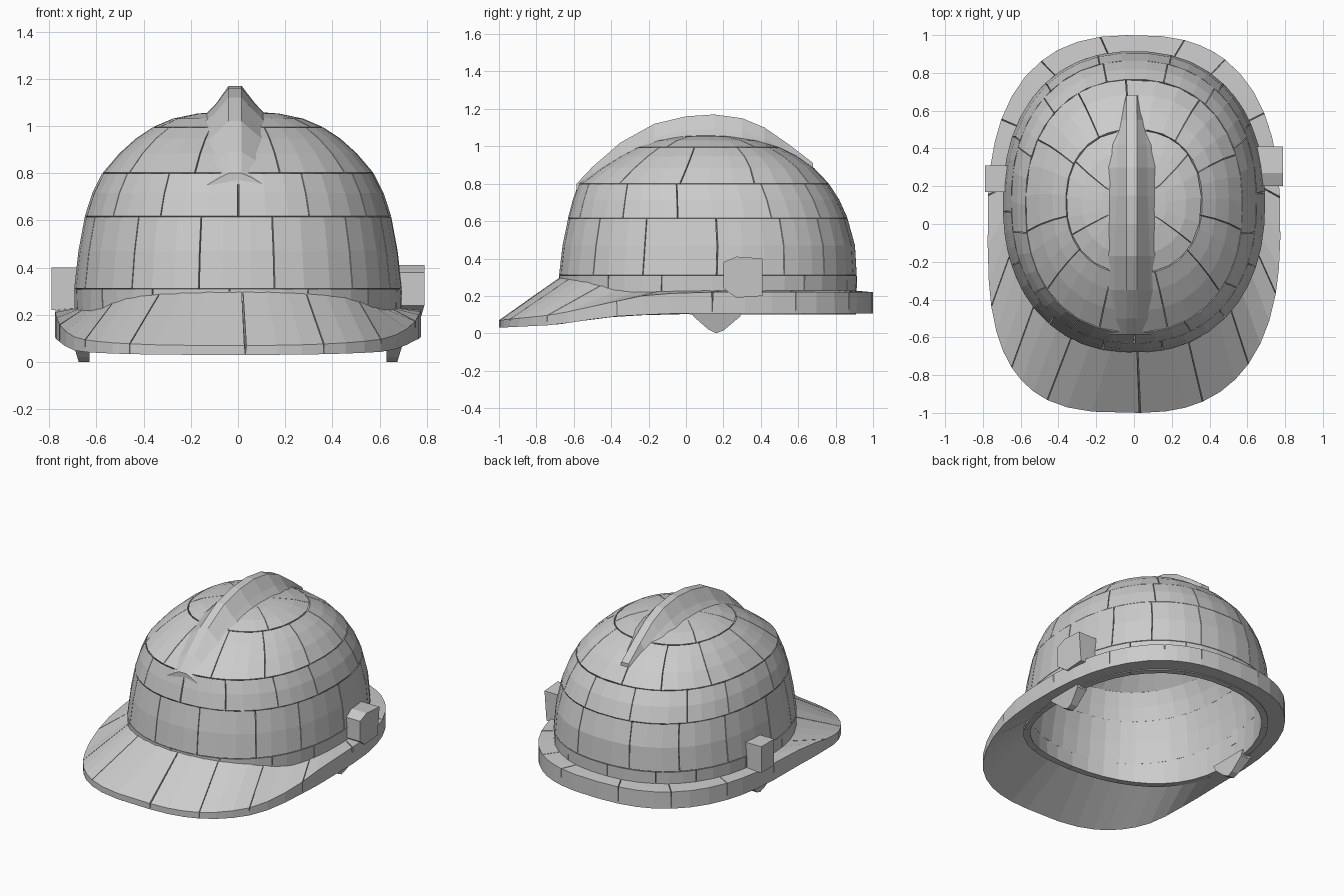
import bpy, bmesh, math, random
from mathutils import Vector

if "Cube" in bpy.data.objects:
    bpy.data.objects.remove(bpy.data.objects["Cube"])

random.seed(4)
CENTRE = Vector((0, 0.12, 0.10))

# Dome rings: height, half width, front y, back y
RINGS = [(0.10, .69, -.68, .91), (0.31, .695, -.68, .915), (0.45, .68, -.665, .91),
         (0.58, .66, -.64, .88), (0.70, .625, -.61, .83), (0.80, .575, -.575, .765),
         (0.90, .49, -.44, .67), (0.97, .405, -.32, .56), (1.02, .315, -.21, .44),
         (1.05, .21, -.08, .29), (1.065, 0, .11, .11)]


def lerp_table(table, x):
    if x <= table[0][0]:
        return table[0][1]
    for (x0, y0), (x1, y1) in zip(table, table[1:]):
        if x <= x1:
            return y0 + (y1 - y0) * (x - x0) / (x1 - x0)
    return table[-1][1]


def oval(a, n):
    c, s = math.cos(a), math.sin(a)
    return (math.copysign(abs(c) ** (2 / n), c), math.copysign(abs(s) ** (2 / n), s))


def dome(a, t):
    i = min(int(t), len(RINGS) - 2)
    z, w, f, b = (p + (q - p) * (t - i) for p, q in zip(RINGS[i], RINGS[i + 1]))
    x, y = oval(a, 2.25)
    # bottom edge is raised under the visor
    z += max(0, -y) ** 2 * 0.10 * max(0, 1 - t)
    return Vector((w * x, (f + b) / 2 + (b - f) / 2 * y, z))


def dome_inside(a, t):
    p = dome(a, t)
    q = CENTRE + (p - CENTRE) * 0.945
    q.z = p.z - 0.05 * min(1, t / 4)
    return q


OUT_TOP = [(-1, .07), (-.7, .10), (-.45, .155), (-.24, .20), (0, .22)]
OUT_LOW = [(-1, .03), (-.7, .045), (-.4, .09), (-.1, .105), (0, .105)]
IN_TOP = [(-.68, .32), (-.5, .29), (-.3, .23), (0, .23)]
IN_LOW = [(-.68, .24), (-.5, .21), (-.2, .13), (0, .105)]


def brim(outer, inner):
    def f(a, v):
        # the visor is squarer on its left front corner
        c, s = math.cos(a), math.sin(a)
        x, y = oval(a, 3.1 if c < 0 and s < 0 else 2.55)
        rim = Vector((.775 * x, y, lerp_table(outer, y)))
        root = dome(a, 0.5)
        root = CENTRE + (root - CENTRE) * 0.965
        root.z = lerp_table(inner, root.y)
        return root.lerp(rim, v)
    return f


def panel(bm, out, back, a0, a1, v0, v1, nu, nv, ga, g0, g1):
    """Thick curved panel; its outer face is inset so neighbours meet in a groove."""
    layers = []
    for f, k in ((out, 1), (back, 0)):
        grid = []
        for i in range(nu + 1):
            a = a0 + ga * k + (a1 - a0 - 2 * ga * k) * i / nu
            lo, hi = v0 + g0 * k, v1 - g1 * k
            grid.append([bm.verts.new(f(a, lo + (hi - lo) * j / nv)) for j in range(nv + 1)])
        layers.append(grid)
        for i in range(nu):
            for j in range(nv):
                bm.faces.new((grid[i][j], grid[i + 1][j], grid[i + 1][j + 1], grid[i][j + 1]))
    o, b = layers
    edge = ([(i, 0) for i in range(nu)] + [(nu, j) for j in range(nv)]
            + [(i, nv) for i in range(nu, 0, -1)] + [(0, j) for j in range(nv, 0, -1)])
    for (i, j), (k, l) in zip(edge, edge[1:] + edge[:1]):
        bm.faces.new((o[i][j], o[k][l], b[k][l], b[i][j]))


def finish(bm, name):
    me = bpy.data.meshes.new(name)
    bm.to_mesh(me)
    bm.free()
    bpy.context.collection.objects.link(bpy.data.objects.new(name, me))


def ring_of_panels(name, out, back, rows):
    whole = bmesh.new()
    for r, (count, v0, v1, nu, nv, ga, g0, g1) in enumerate(rows):
        step = math.tau / count
        cuts = [-math.pi / 2 + step * (i + (r % 2) * .5 + random.uniform(-.15, .15))
                for i in range(count)]
        cuts.append(cuts[0] + math.tau)
        for a0, a1 in zip(cuts, cuts[1:]):
            bm = bmesh.new()
            panel(bm, out, back, a0, a1, v0, v1, nu, nv, ga, g0, g1)
            bmesh.ops.remove_doubles(bm, verts=bm.verts, dist=0.0002)
            bmesh.ops.recalc_face_normals(bm, faces=bm.faces)
            me = bpy.data.meshes.new("tmp")
            bm.to_mesh(me)
            bm.free()
            whole.from_mesh(me)
            bpy.data.meshes.remove(me)
    finish(whole, name)


# Hollow dome in staggered panels
ring_of_panels("dome_shell", dome, dome_inside, [
    (14, 0, 1, 3, 1, .003, 0, .01),
    (14, 1, 3.3, 3, 2, .003, .012, .012),
    (13, 3.3, 5, 3, 2, .003, .015, .015),
    (11, 5, 7.5, 3, 3, .004, .02, .02),
    (6, 7.5, 10, 4, 3, .006, .03, 0)])

# Brim with long sloping visor
ring_of_panels("brim_and_visor", brim(OUT_TOP, IN_TOP), brim(OUT_LOW, IN_LOW),
               [(15, 0, 1, 3, 1, .003, 0, 0)])


def loft(name, sections):
    bm = bmesh.new()
    loops = [[bm.verts.new(p) for p in s] for s in sections]
    for p, q in zip(loops, loops[1:]):
        for i in range(len(p)):
            k = (i + 1) % len(p)
            bm.faces.new((p[i], p[k], q[k], q[i]))
    bm.faces.new(loops[0])
    bm.faces.new(loops[-1][::-1])
    bmesh.ops.recalc_face_normals(bm, faces=bm.faces)
    finish(bm, name)


# Crest ridge with flared foot: y, top height, foot height, foot half width
CREST = [(-.585, .80, .77, .12), (-.50, .89, .83, .15), (-.35, 1.02, .92, .17),
         (-.17, 1.12, 1.00, .17), (0, 1.16, 1.035, .16), (.15, 1.17, 1.045, .15),
         (.30, 1.15, 1.035, .15), (.42, 1.10, 1.00, .14), (.55, 1.01, .93, .11),
         (.68, .91, .86, .06)]
loft("crest", [[(-w - .01, y, b - .02), (-w * .55 - .01, y, b + (t - b) * .4), (-.04, y, t),
                (.015, y, t), (w * .55 - .01, y, b + (t - b) * .4), (w - .01, y, b - .02)]
               for y, t, b, w in CREST])


def side_prism(name, profile, inner, outer):
    """Profile of (y, z); inner and outer give x as a function of height."""
    loft(name, [[(fx(z), y, z) for y, z in profile] for fx in (inner, outer)])


# Side slots and tapered chin strap hooks
HOOK = [(.02, .13), (.04, .09), (.12, .02), (.16, 0), (.20, .015), (.29, .09), (.30, .13)]
SLOTS = (("right", 1, [(.20, .24), (.27, .19), (.41, .20), (.41, .40), (.27, .41), (.20, .38)]),
         ("left", -1, [(.17, .22), (.31, .22), (.31, .40), (.17, .40)]))
for side, s, slot in SLOTS:
    side_prism("side_slot_" + side, slot, lambda z: s * .65, lambda z: s * (.79 if z > .21 else .775))
    side_prism("strap_hook_" + side, HOOK, lambda z: s * .63, lambda z: s * (.675 + z * .3))
